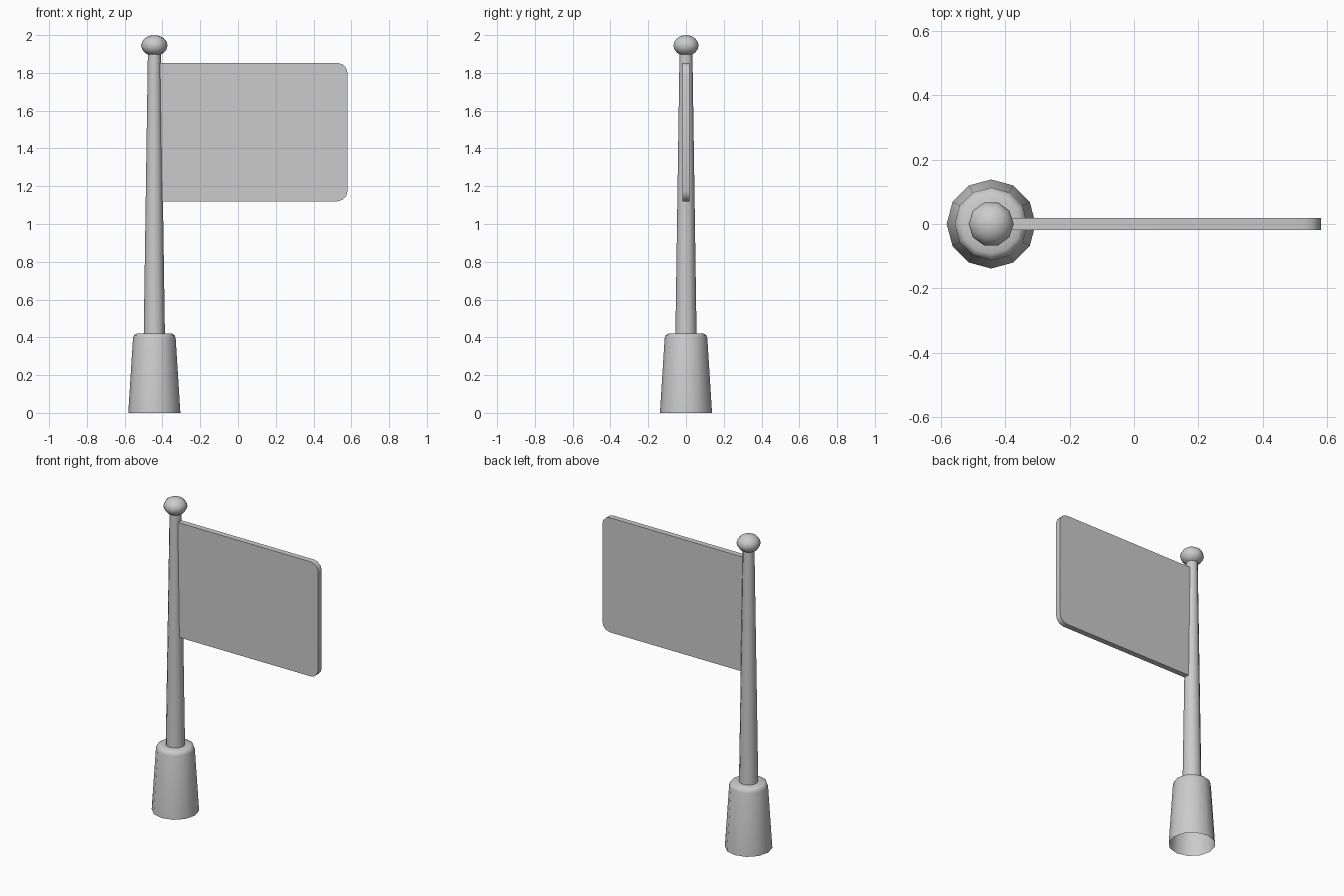
import bpy, bmesh, math

cube = bpy.data.objects.get("Cube")
if cube:
    bpy.data.objects.remove(cube, do_unlink=True)

POLE_X = -0.443

grey = bpy.data.materials.new("plain grey")
grey.use_nodes = True
colour = (0.6, 0.6, 0.6, 1)
grey.diffuse_color = colour
grey.node_tree.nodes["Principled BSDF"].inputs["Base Color"].default_value = colour


def finish(name, bm, angle):
    bmesh.ops.recalc_face_normals(bm, faces=bm.faces)
    mesh = bpy.data.meshes.new(name)
    bm.to_mesh(mesh)
    bm.free()
    mesh.materials.append(grey)
    obj = bpy.data.objects.new(name, mesh)
    bpy.context.collection.objects.link(obj)
    bpy.ops.object.select_all(action='DESELECT')
    obj.select_set(True)
    bpy.context.view_layer.objects.active = obj
    bpy.ops.object.shade_smooth_by_angle(angle=math.radians(angle))
    return obj


def lathe(name, profile, sides, angle=40):
    """Open tube through (radius, height) rings around the pole axis."""
    bm = bmesh.new()
    rings = [[bm.verts.new((r * math.cos(math.tau * i / sides),
                            r * math.sin(math.tau * i / sides), z))
              for i in range(sides)] for r, z in profile]
    for low, high in zip(rings, rings[1:]):
        for i in range(sides):
            j = (i + 1) % sides
            bm.faces.new((low[i], low[j], high[j], high[i]))
    obj = finish(name, bm, angle)
    obj.location.x = POLE_X
    return obj


# Hollow tapered base with a softened top rim
lathe("base", [(0.138, 0), (0.113, 0.395), (0.107, 0.412), (0.092, 0.421), (0.05, 0.421)], 12, 50)

# Tapered pole
lathe("pole", [(0.056, 0.42), (0.034, 1.92)], 12)

# Slightly flattened finial ball
bm = bmesh.new()
bmesh.ops.create_uvsphere(bm, u_segments=10, v_segments=8, radius=1)
bmesh.ops.scale(bm, vec=(0.07, 0.07, 0.055), verts=bm.verts)
ball = finish("finial_ball", bm, 60)
ball.location = (POLE_X, 0, 1.945)
ball.rotation_euler.z = math.radians(18)

# Flat flag panel with rounded outer corners
left, right, bottom, top, half, radius = POLE_X, 0.58, 1.12, 1.853, 0.018, 0.055
outline = [(left, top), (left, bottom)]
for cz, start in ((bottom + radius, -90), (top - radius, 0)):
    for step in range(4):
        a = math.radians(start + step * 30)
        outline.append((right - radius + radius * math.cos(a), cz + radius * math.sin(a)))
bm = bmesh.new()
face = bm.faces.new([bm.verts.new((x, -half, z)) for x, z in outline])
new = bmesh.ops.extrude_face_region(bm, geom=[face])["geom"]
bmesh.ops.translate(bm, vec=(0, 2 * half, 0),
                    verts=[v for v in new if isinstance(v, bmesh.types.BMVert)])
finish("flag_panel", bm, 40)
